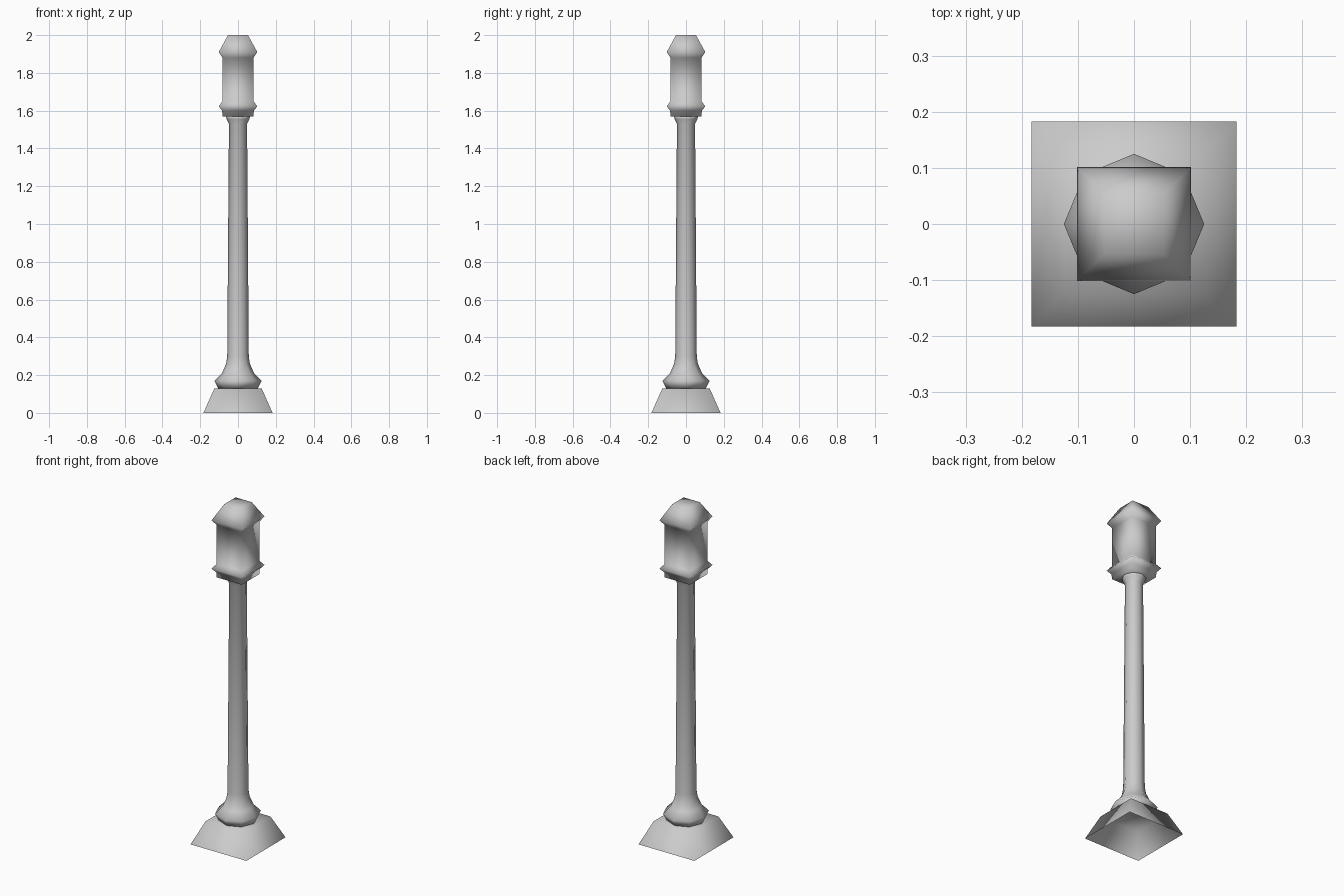
import bpy, bmesh, math

if "Cube" in bpy.data.objects:
    bpy.data.objects.remove(bpy.data.objects["Cube"])


def lathe(name, profile, sides, offset, cap_bottom=True, cap_top=True):
    """Stack of regular polygon rings from (radius, z) pairs."""
    bm = bmesh.new()
    rings = []
    for r, z in profile:
        ring = []
        for i in range(sides):
            a = offset + 2 * math.pi * i / sides
            ring.append(bm.verts.new((r * math.cos(a), r * math.sin(a), z)))
        rings.append(ring)
    for lo, hi in zip(rings, rings[1:]):
        for i in range(sides):
            j = (i + 1) % sides
            bm.faces.new((lo[i], lo[j], hi[j], hi[i]))
    if cap_bottom:
        bm.faces.new(rings[0][::-1])
    if cap_top:
        bm.faces.new(rings[-1])
    for f in bm.faces:
        f.smooth = True
    mesh = bpy.data.meshes.new(name)
    bm.to_mesh(mesh)
    bm.free()
    obj = bpy.data.objects.new(name, mesh)
    bpy.context.collection.objects.link(obj)
    return obj


def square(name, profile, **kw):
    """Square section given by half widths."""
    return lathe(name, [(h * math.sqrt(2), z) for h, z in profile], 4, math.pi / 4, **kw)


# Flared square foot, hollow underneath
square("foot", [(0.183, 0), (0.125, 0.13)], cap_bottom=False)

# Eight-sided post with moulded collar and small flare at the top
lathe("post", [(0.105, 0.13), (0.125, 0.17), (0.085, 0.21), (0.063, 0.26),
               (0.057, 0.30), (0.048, 1.53), (0.06, 1.555), (0.065, 1.575)],
      8, 0)

# Square lantern head with two flared rims and tapered roof
square("lantern_head", [(0.082, 1.57), (0.084, 1.60), (0.102, 1.623), (0.082, 1.65),
                        (0.082, 1.88), (0.102, 1.91), (0.053, 2.0)])
